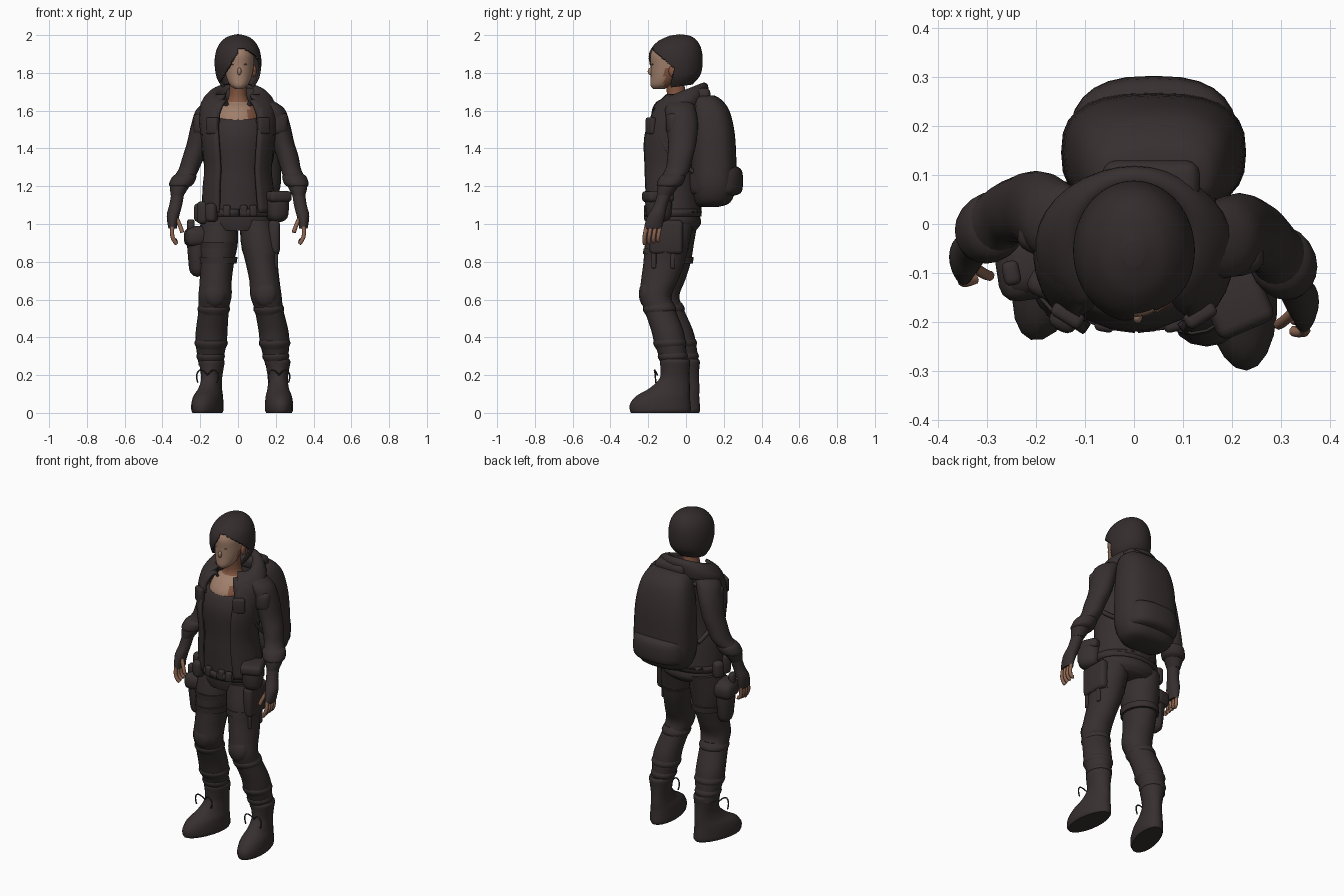
import bpy, bmesh, math
from mathutils import Vector

if "Cube" in bpy.data.objects:
    bpy.data.objects.remove(bpy.data.objects["Cube"])


def material(name, colour):
    mat = bpy.data.materials.new(name)
    mat.use_nodes = True
    mat.diffuse_color = (*colour, 1)
    mat.node_tree.nodes["Principled BSDF"].inputs["Base Color"].default_value = (*colour, 1)
    return mat


CLOTH = material("dark_brown_cloth", (.039, .029, .029))
HAIR = material("dark_hair", (.034, .025, .025))
SKIN = material("light_skin", (.35, .21, .145))
WARM = material("warm_skin", (.22, .09, .05))
HAND = material("hand_skin", (.27, .135, .085))


def finish(name, bm, mats, at=(0, 0, 0), turn=0):
    bmesh.ops.recalc_face_normals(bm, faces=bm.faces)
    mesh = bpy.data.meshes.new(name)
    bm.to_mesh(mesh)
    bm.free()
    for mat in mats:
        mesh.materials.append(mat)
    obj = bpy.data.objects.new(name, mesh)
    bpy.context.collection.objects.link(obj)
    obj.location = at
    obj.rotation_euler.z = turn
    bpy.ops.object.select_all(action='DESELECT')
    obj.select_set(True)
    bpy.context.view_layer.objects.active = obj
    bpy.ops.object.shade_smooth_by_angle(angle=math.radians(50))
    return obj


def smooth_rings(rings, steps):
    # Spline through the given (x, y, z, x radius, y radius) rings
    out = []
    last = len(rings) - 1
    for i in range(last):
        quad = [rings[max(i - 1, 0)], rings[i], rings[i + 1], rings[min(i + 2, last)]]
        for s in range(steps):
            t = s / steps
            out.append([b + t / 2 * (c - a + t * (2 * a - 5 * b + 4 * c - d + t * (3 * (b - c) + d - a)))
                        for a, b, c, d in zip(*quad)])
    return out + [rings[-1]]


def loft(name, rings, mats, sides=20, steps=4, square=1, gap=0, tilt=0, thick=0,
         remove=None, paint=None, at=(0, 0, 0), turn=0):
    # Stack of rounded sections; gap opens the front, tilt raises the back
    bm = bmesh.new()
    rows = []
    for x, y, z, rx, ry in smooth_rings(rings, steps):
        row = []
        for k in range(sides + (1 if gap else 0)):
            a = gap + (2 * math.pi - 2 * gap) * k / sides
            u, v = math.sin(a), -math.cos(a)
            u = math.copysign(abs(u) ** square, u)
            v = math.copysign(abs(v) ** square, v)
            row.append(bm.verts.new((x + rx * u, y + ry * v, z + tilt * ry * v)))
        rows.append(row)
    for low, high in zip(rows, rows[1:]):
        for k in range(sides):
            j = k + 1 if gap else (k + 1) % sides
            bm.faces.new((low[k], low[j], high[j], high[k]))
    if not gap:
        bm.faces.new(rows[-1])
        if not thick:
            bm.faces.new(rows[0])
    if remove:
        doomed = [f for f in bm.faces if remove(f.calc_center_median())]
        bmesh.ops.delete(bm, geom=doomed, context='FACES')
    if paint:
        for f in bm.faces:
            f.material_index = paint(f.calc_center_median())
    obj = finish(name, bm, mats, at, turn)
    if thick:
        shell = obj.modifiers.new("thickness", 'SOLIDIFY')
        shell.thickness = thick
        shell.offset = 0
    return obj


def box(name, at, size, turn=0, taper=1):
    bm = bmesh.new()
    bmesh.ops.create_cube(bm, size=1)
    for v in bm.verts:
        shrink = taper if v.co.z < 0 else 1
        v.co = Vector((v.co.x * size[0] * shrink, v.co.y * size[1] * shrink, v.co.z * size[2]))
    bmesh.ops.bevel(bm, geom=bm.edges[:], offset=min(size) * .36, segments=3, profile=.5, affect='EDGES')
    return finish(name, bm, [CLOTH], at, turn)


def cord(name, points, radius, mat=CLOTH):
    curve = bpy.data.curves.new(name, 'CURVE')
    curve.dimensions = '3D'
    curve.bevel_depth = radius
    curve.bevel_resolution = 2
    curve.use_fill_caps = True
    spline = curve.splines.new('NURBS')
    spline.points.add(len(points) - 1)
    for p, co in zip(spline.points, points):
        p.co = (*co, 1)
    spline.use_endpoint_u = True
    spline.order_u = 3
    curve.materials.append(mat)
    obj = bpy.data.objects.new(name, curve)
    bpy.context.collection.objects.link(obj)


def blob(name, at, size, mat):
    bm = bmesh.new()
    bmesh.ops.create_uvsphere(bm, u_segments=12, v_segments=8, radius=1)
    bmesh.ops.scale(bm, vec=size, verts=bm.verts)
    return finish(name, bm, [mat], at)


# Head, neck and bust
loft("head", [(.005, -.145, 1.715, .02, .03), (.005, -.13, 1.735, .047, .058), (.005, -.105, 1.78, .068, .082),
              (.005, -.085, 1.84, .079, .102), (.005, -.08, 1.9, .08, .108), (.005, -.07, 1.95, .06, .09)],
     [SKIN, WARM], sides=28, paint=lambda c: int(c.z < 1.83 and c.y > -.115))
blob("nose", (.007, -.187, 1.808), (.011, .016, .02), SKIN)
blob("lips", (.006, -.18, 1.762), (.018, .007, .006), WARM)
for side in (1, -1):
    blob("eye", (.006 + side * .03, -.176, 1.845), (.011, .005, .004), WARM)
    blob("ear", (side * .086, -.07, 1.81), (.012, .022, .032), WARM)
loft("neck_and_bust", [(0, -.08, 1.5, .12, .105), (0, -.08, 1.56, .12, .108), (0, -.062, 1.62, .1, .085),
                       (0, -.05, 1.66, .052, .052), (0, -.06, 1.76, .045, .05)], [SKIN, WARM], sides=28,
     paint=lambda c: int(c.z > 1.642 or c.x > .055))


# Bob haircut, cut away around the face with a slanting fringe
def face_window(c):
    rise = c.z - 1.8
    front = c.y < -.08 and -.065 + .6 * rise < c.x < .078 - .3 * rise and rise < .13
    cheek = c.x > 0 and c.y < -.065 + .3 * rise and rise < .03 - .9 * (c.y + .07)
    return front or cheek


loft("bob_hair", [(0, -.05, 1.73, .08, .08), (0, -.045, 1.78, .108, .118), (0, -.055, 1.86, .118, .137),
                  (0, -.06, 1.93, .104, .126), (0, -.06, 1.975, .068, .085), (0, -.06, 1.995, .02, .025)],
     [HAIR], sides=110, steps=14, tilt=.15, thick=.012, remove=face_window)

# Shirt, open jacket and flared collar
loft("shirt", [(0, -.075, 1.05, .165, .125), (0, -.085, 1.2, .15, .122), (0, -.09, 1.3, .145, .12),
               (0, -.09, 1.45, .165, .13), (0, -.08, 1.54, .15, .118), (0, -.07, 1.562, .125, .1)], [CLOTH])
loft("jacket", [(.005, -.075, 1.06, .19, .15), (0, -.085, 1.2, .178, .148), (0, -.09, 1.3, .17, .146),
                (0, -.088, 1.45, .187, .152), (0, -.063, 1.56, .196, .143), (0, -.045, 1.63, .18, .125),
                (0, -.02, 1.68, .12, .095)], [CLOTH], sides=32, gap=.58, thick=.018)
loft("collar", [(0, -.05, 1.59, .193, .155), (0, -.045, 1.63, .192, .155), (0, -.04, 1.67, .165, .15),
                (0, -.035, 1.69, .135, .13), (0, -.035, 1.685, .115, .112), (0, -.035, 1.66, .1, .1)],
     [CLOTH], sides=28, gap=.54, tilt=.4, thick=.014)

# Hips, belt and its gear
loft("hips", [(.005, -.07, 1.12, .16, .12), (.005, -.065, 1.05, .187, .137), (.005, -.06, 1, .188, .138),
              (.005, -.07, .965, .15, .12)], [CLOTH])
loft("belt", [(.005, -.07, 1.04, .195, .145), (.005, -.07, 1.08, .192, .145)], [CLOTH], steps=1, gap=.01, thick=.015)
box("left_hip_pouch", (.205, -.145, 1.09), (.12, .14, .16), .4, .9)
box("pouch_flap", (.205, -.148, 1.145), (.125, .148, .06), .4)
for x, y, tall in ((-.185, -.12, .12), (-.14, -.19, .1), (-.2, -.03, .1)):
    box("right_belt_pouch", (x, y, 1.06), (.06, .06, tall), -.5)
for x in (-.06, .03, .08):
    box("belt_clip", (x, -.205, 1.07), (.04, .03, .06), x * 3)

# Legs: one path, with the right leg straighter, fuller and further back
leg_path = [(.1, -.075, 1.02, .09, .12), (.115, -.1, .9, .1, .117), (.125, -.115, .8, .086, .11),
            (.14, -.14, .7, .08, .098), (.148, -.16, .62, .083, .084), (.163, -.14, .55, .076, .083),
            (.187, -.1, .44, .079, .085), (.194, -.085, .37, .078, .083), (.2, -.07, .3, .066, .074),
            (.203, -.065, .25, .058, .07)]
boot_path = [(0, 0, 0, .067, .155), (0, 0, .015, .074, .162), (0, 0, .05, .074, .16), (0, .015, .09, .069, .142),
             (0, .05, .13, .057, .108), (0, .075, .18, .053, .08), (0, .078, .23, .06, .077), (0, .078, .27, .067, .08),
             (0, .078, .285, .06, .072)]
for label, side in (("left", 1), ("right", -1)):
    path = leg_path
    if side < 0:
        path = [(-.1 - (x - .1) * .45, y + .02 + .055 * (1 - z), z, rx * 1.06, ry) for x, y, z, rx, ry in leg_path]
    loft(label + "_trouser_leg", path, [CLOTH])
    knee = path[4]
    blob(label + "_knee_patch", (knee[0], knee[1] - .045, .63), (.065, .045, .075), CLOTH)
    for k in (5, 7, 8):
        x, y, z, rx, ry = path[k]
        loft(label + "_trouser_fold", [(x, y, z + d, rx + w, ry + w)
                                       for d, w in ((.035, -.012), (0, .006), (-.035, -.012))], [CLOTH])
    foot = (.217, -.136, 0) if side > 0 else (-.162, -.08, 0)
    loft(label + "_boot", boot_path, [CLOTH], at=foot, turn=side * (.08 if side > 0 else .3))
    fx, fy = foot[0], foot[1] - .015
    for end in (-.05, .05):
        cord("boot_lace", [(fx, fy, .2), (fx + end * .6, fy - .02, .24), (fx + end * 1.3, fy - .01, .2),
                           (fx + end, fy - .01, .16)], .004)

# Holster with straps on the right thigh, cargo pocket on the left
box("holster", (-.215, -.08, .855), (.12, .14, .27), .15, .68)
box("holster_cover", (-.222, -.08, .93), (.12, .15, .1), .15)
box("pistol_grip", (-.25, -.1, .99), (.035, .05, .07), .2)
for z in (.79, .87):
    loft("thigh_strap", [(-.108, -.08, z, .1, .117), (-.108, -.08, z + .035, .106, .12)], [CLOTH], steps=1)
box("cargo_pocket", (.192, -.105, .93), (.06, .18, .18), 0, .97)
loft("pocket_strap", [(.122, -.112, .84, .094, .116), (.118, -.105, .87, .1, .12)], [CLOTH], steps=1)
for y in (-.17, -.07):
    box("strap_end", (.202, y, .81), (.02, .025, .09))

# Arms, gloves and fingers, with the right arm held closer and further back
arm_path = [(.13, -.03, 1.655, .05, .06), (.18, -.03, 1.61, .066, .08), (.212, -.02, 1.53, .063, .083),
            (.238, -.02, 1.43, .06, .075), (.262, -.03, 1.36, .058, .068), (.28, -.045, 1.29, .054, .064),
            (.301, -.075, 1.24, .058, .062), (.315, -.095, 1.2, .052, .056), (.322, -.115, 1.15, .034, .04)]
hand_path = [(.32, -.11, 1.17, .034, .038), (.33, -.135, 1.1, .034, .036), (.343, -.155, 1.05, .034, .045),
             (.347, -.17, 1.0, .026, .048), (.345, -.175, .975, .022, .046)]
for label, side in (("left", 1), ("right", -1)):
    def pose(x, y, z):
        if side > 0:
            return x, y, z
        tuck = .028 * min(1, max(0, (z - 1.15) * 5))
        return tuck - x, y + .03 + .1 * (1.65 - z), z

    loft(label + "_sleeve", [(*pose(*r[:3]), *r[3:]) for r in arm_path], [CLOTH])
    cuff = arm_path[6]
    loft(label + "_rolled_cuff", [(*pose(cuff[0] + d * .3, cuff[1] - d * .4, cuff[2] - d), cuff[3] + w, cuff[4] + w)
                                  for d, w in ((-.03, -.015), (-.01, .006), (.03, .006), (.045, -.012))], [CLOTH])
    loft(label + "_glove", [(*pose(*r[:3]), *r[3:]) for r in hand_path], [CLOTH])
    box(label + "_shoulder_flap", pose(.215, -.05, 1.53), (.09, .11, .12), side * .3)
    for k in range(4):
        y = -.21 + k * .024
        cord(label + "_finger", [pose(.347, y, .985), pose(.352, y - .008, .945), pose(.338, y - .012, .91),
                                 pose(.325, y - .008, .895 + .006 * k)], .011, HAND)
    cord(label + "_thumb", [pose(.325, -.18, 1.03), pose(.305, -.2, .99), pose(.295, -.205, .955)], .011, HAND)
    # Chest pocket and pack strap on this side
    box(label + "_chest_pocket", (side * .135, -.185, 1.52), (.07, .035, .09), side * .55)
    cord(label + "_pack_strap", [(side * .13 + .02, .08, 1.6), (side * .16, -.02, 1.67), (side * .165, -.13, 1.58),
                                 (side * .18, -.14, 1.45), (side * .18, -.05, 1.33), (side * .14, .08, 1.25)], .013)

# Backpack with a wrap-around lower pocket
loft("backpack", [(.04, .12, 1.09, .09, .05), (.04, .14, 1.115, .15, .095), (.04, .145, 1.2, .185, .12),
                  (.04, .145, 1.32, .187, .122), (.04, .14, 1.48, .178, .118), (.04, .125, 1.6, .155, .105),
                  (.04, .105, 1.66, .125, .08), (.04, .1, 1.68, .09, .05)], [CLOTH], sides=28, square=.75)
box("pack_lid", (.035, .075, 1.68), (.2, .11, .08))
loft("pack_pocket", [(.04, .15, 1.15, .14, .105), (.04, .155, 1.175, .17, .142), (.04, .155, 1.28, .17, .142),
                     (.04, .15, 1.31, .14, .105)], [CLOTH], sides=28, square=.75)
